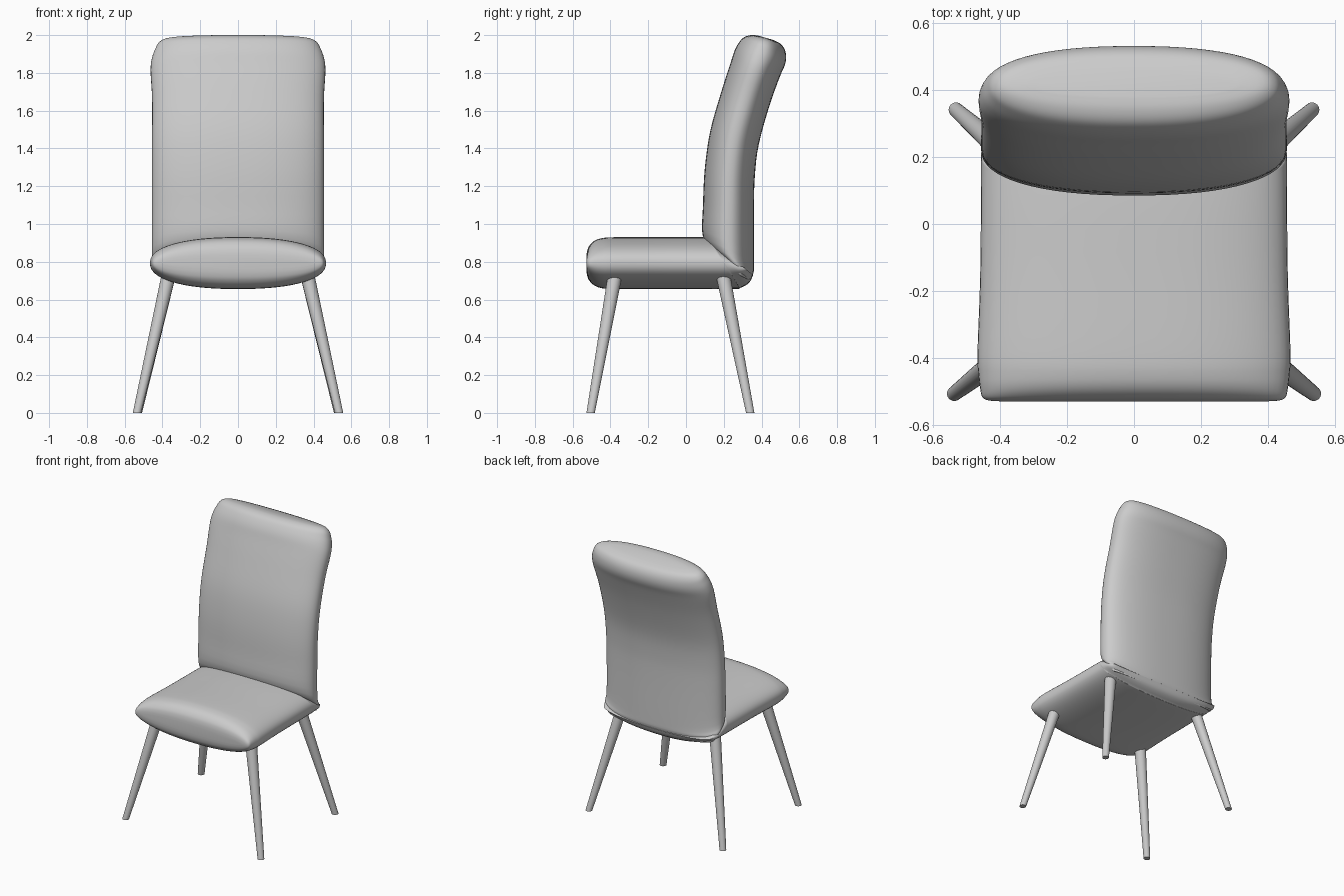
import bpy, bmesh, math

if "Cube" in bpy.data.objects:
    bpy.data.objects.remove(bpy.data.objects["Cube"])


def spow(v, p):
    return math.copysign(abs(v) ** p, v)


def smooth_path(st, n):
    # Catmull-Rom interpolation through the stations
    out = []
    for i in range(len(st) - 1):
        p0, p1 = st[max(i - 1, 0)], st[i]
        p2, p3 = st[i + 1], st[min(i + 2, len(st) - 1)]
        for k in range(n):
            t = k / n
            out.append([b + 0.5 * t * (c - a + t * (2 * a - 5 * b + 4 * c - d
                        + t * (3 * (b - c) + d - a)))
                        for a, b, c, d in zip(p0, p1, p2, p3)])
    out.append(list(st[-1]))
    return out


def finish(name, rings, angle):
    bm = bmesh.new()
    loops = [[bm.verts.new(p) for p in r] for r in rings]
    n = len(loops[0])
    for a, b in zip(loops, loops[1:]):
        for i in range(n):
            j = (i + 1) % n
            bm.faces.new((a[i], a[j], b[j], b[i]))
    bm.faces.new(loops[0])
    bm.faces.new(loops[-1])
    bmesh.ops.recalc_face_normals(bm, faces=bm.faces)
    me = bpy.data.meshes.new(name)
    bm.to_mesh(me)
    bm.free()
    ob = bpy.data.objects.new(name, me)
    bpy.context.collection.objects.link(ob)
    bpy.ops.object.select_all(action='DESELECT')
    ob.select_set(True)
    bpy.context.view_layer.objects.active = ob
    bpy.ops.object.shade_smooth_by_angle(angle=math.radians(angle))


def cushion(name, stations, exponent=2.3, sides=64):
    # station: y, z of one face, y, z of the opposite face, half width
    rings = []
    for ay, az, by, bz, w in smooth_path(stations, 4):
        ring = []
        for i in range(sides):
            t = 2 * math.pi * i / sides
            u = spow(math.cos(t), 2 / exponent)
            v = spow(math.sin(t), 2 / exponent) / 2
            ring.append((w * u, (ay + by) / 2 + (by - ay) * v,
                         (az + bz) / 2 + (bz - az) * v))
        rings.append(ring)
    finish(name, rings, 50)


def leg(name, foot, top, r0, r1, sides=24):
    rings = []
    for (x, y, z), r in ((foot, r0), (top, r1)):
        rings.append([(x + r * math.cos(2 * math.pi * i / sides),
                       y + r * math.sin(2 * math.pi * i / sides), z)
                      for i in range(sides)])
    finish(name, rings, 40)


# Seat cushion, rounded front and mitred rear end
cushion("seat", [
    (-0.528, 0.82, -0.528, 0.765, 0.40),
    (-0.525, 0.85, -0.525, 0.735, 0.435),
    (-0.515, 0.88, -0.515, 0.705, 0.452),
    (-0.49, 0.908, -0.49, 0.678, 0.458),
    (-0.45, 0.924, -0.45, 0.661, 0.463),
    (-0.38, 0.93, -0.38, 0.656, 0.466),
    (-0.15, 0.93, -0.15, 0.656, 0.458),
    (0.09, 0.93, 0.24, 0.656, 0.455),
    (0.13, 0.92, 0.29, 0.663, 0.455),
    (0.20, 0.86, 0.335, 0.69, 0.45),
    (0.27, 0.80, 0.355, 0.73, 0.43)])

# Curved backrest, leaning back towards a rounded top
cushion("backrest", [
    (0.22, 0.76, 0.34, 0.70, 0.42),
    (0.16, 0.84, 0.357, 0.74, 0.45),
    (0.09, 0.93, 0.36, 0.80, 0.455),
    (0.09, 1.10, 0.36, 1.10, 0.455),
    (0.10, 1.30, 0.365, 1.26, 0.455),
    (0.13, 1.50, 0.385, 1.42, 0.455),
    (0.19, 1.71, 0.44, 1.62, 0.455),
    (0.235, 1.85, 0.495, 1.775, 0.463),
    (0.258, 1.92, 0.523, 1.84, 0.455),
    (0.285, 1.967, 0.53, 1.885, 0.438),
    (0.31, 1.99, 0.522, 1.925, 0.42),
    (0.345, 2.0, 0.50, 1.955, 0.385),
    (0.38, 1.998, 0.46, 1.975, 0.31)])

# Splayed tapered legs
for side, s in (("right", 1), ("left", -1)):
    leg("front_leg_" + side, (s * 0.535, -0.505, 0), (s * 0.36, -0.37, 0.76),
        0.022, 0.039)
    leg("rear_leg_" + side, (s * 0.53, 0.34, 0), (s * 0.36, 0.19, 0.76),
        0.022, 0.039)
